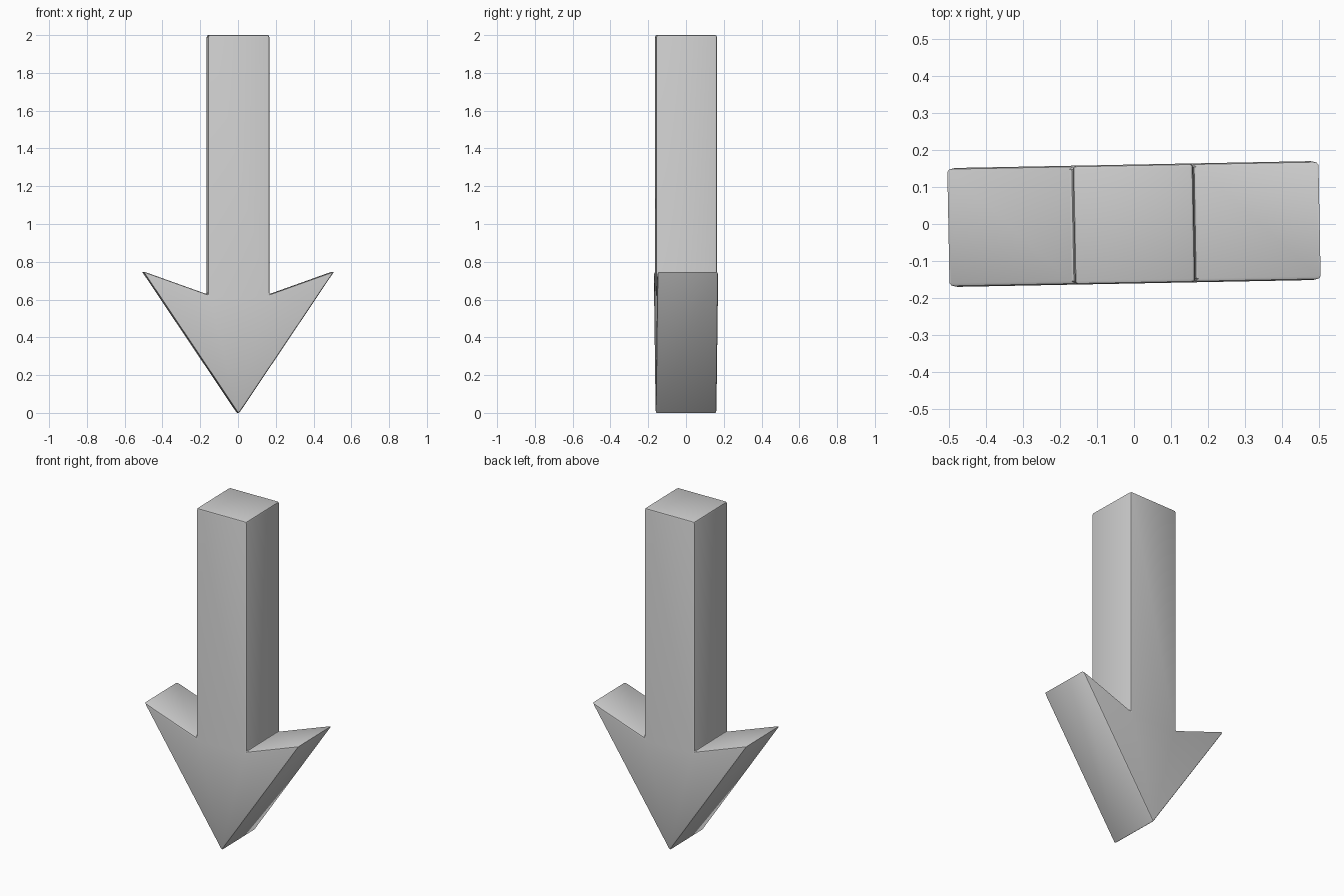
import bpy, bmesh, math

if "Cube" in bpy.data.objects:
    bpy.data.objects.remove(bpy.data.objects["Cube"])

HALF_DEPTH = 0.161
# Right half of the arrow outline (x, z), from the point up to the shaft top
half = [(0.507, 0.75), (0.163, 0.627), (0.163, 2.0)]
outline = [(0, -0.006)] + half + [(-x, z) for x, z in reversed(half)]

# Extrude the outline front to back
bm = bmesh.new()
face = bm.faces.new([bm.verts.new((x, -HALF_DEPTH, z)) for x, z in outline])
ext = bmesh.ops.extrude_face_region(bm, geom=[face])
bmesh.ops.translate(bm, vec=(0, 2 * HALF_DEPTH, 0),
                    verts=[v for v in ext["geom"] if isinstance(v, bmesh.types.BMVert)])
bmesh.ops.recalc_face_normals(bm, faces=bm.faces)
mesh = bpy.data.meshes.new("down_arrow")
bm.to_mesh(mesh)
bm.free()

arrow = bpy.data.objects.new("down_arrow", mesh)
bpy.context.collection.objects.link(arrow)
arrow.rotation_euler.z = math.radians(1.1)  # slight turn seen from the top

# Small rounded edges
bevel = arrow.modifiers.new("edge_rounding", "BEVEL")
bevel.width = 0.01
bevel.segments = 2
bevel.limit_method = 'ANGLE'
bevel.harden_normals = False

bpy.context.view_layer.objects.active = arrow
arrow.select_set(True)
bpy.ops.object.modifier_apply(modifier=bevel.name)
bpy.ops.object.shade_smooth_by_angle(angle=math.radians(30))
